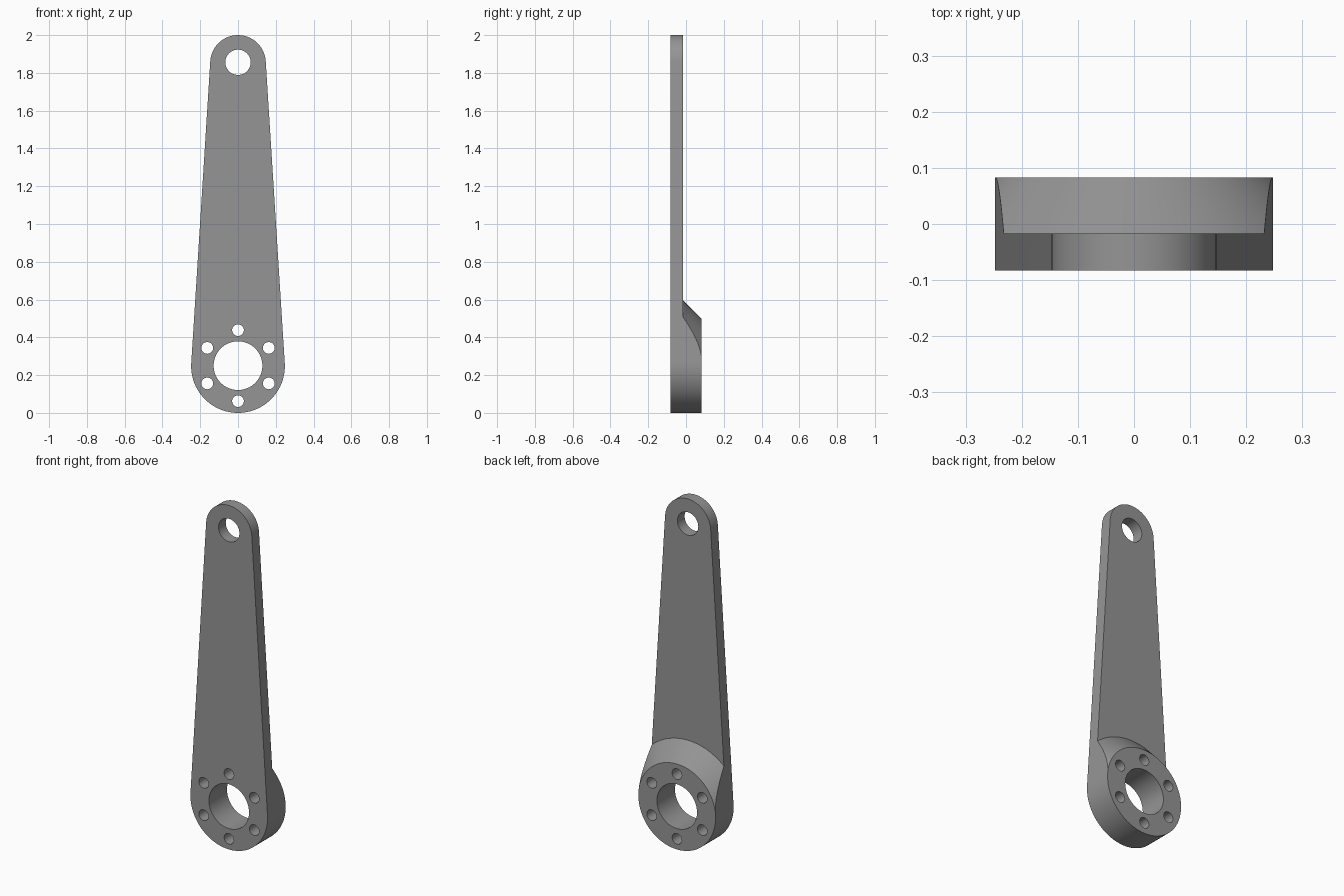
import bpy, bmesh, math
from mathutils import Matrix, Vector

if "Cube" in bpy.data.objects:
    bpy.data.objects.remove(bpy.data.objects["Cube"])

R, ZB = 0.248, 0.248            # hub end radius and centre height
r, ZT = 0.147, 1.853            # tip end radius and centre height
FRONT, STEP, BACK = -0.083, -0.017, 0.083

metal = bpy.data.materials.new("grey metal")
metal.diffuse_color = (0.30, 0.30, 0.30, 1)
metal.use_nodes = True
metal.node_tree.nodes["Principled BSDF"].inputs["Base Color"].default_value = metal.diffuse_color


def make_object(name, bm):
    bmesh.ops.recalc_face_normals(bm, faces=bm.faces)
    mesh = bpy.data.meshes.new(name)
    bm.to_mesh(mesh)
    bm.free()
    ob = bpy.data.objects.new(name, mesh)
    bpy.context.collection.objects.link(ob)
    return ob


def boolean(ob, cutter, operation):
    bpy.context.view_layer.objects.active = ob
    mod = ob.modifiers.new(operation.lower(), 'BOOLEAN')
    mod.object, mod.operation, mod.solver = cutter, operation, 'EXACT'
    bpy.ops.object.modifier_apply(modifier=mod.name)
    bpy.data.objects.remove(cutter)


# Tapered arm: two arcs joined by tangent lines, extruded to the full depth
t = math.asin((R - r) / (ZT - ZB))


def arc(radius, zc, a0, a1, n):
    return [(radius * math.cos(a0 + (a1 - a0) * i / n), FRONT,
             zc + radius * math.sin(a0 + (a1 - a0) * i / n)) for i in range(n + 1)]


outline = arc(r, ZT, t, math.pi - t, 48) + arc(R, ZB, math.pi - t, 2 * math.pi + t, 72)
bm = bmesh.new()
face = bm.faces.new([bm.verts.new(p) for p in outline])
ext = bmesh.ops.extrude_face_region(bm, geom=[face])
bmesh.ops.translate(bm, vec=(0, BACK - FRONT, 0),
                    verts=[v for v in ext["geom"] if isinstance(v, bmesh.types.BMVert)])
arm = make_object("lever_arm", bm)

# Turned envelope: thin plate outside, 45 degree cone around the hub
cone_r = R + 0.0008
profile = [(0, -0.3), (2.2, -0.3), (2.2, STEP),
           (cone_r + BACK - STEP, STEP), (cone_r - 0.06, BACK + 0.06), (0, BACK + 0.06)]
bm = bmesh.new()
pts = [bm.verts.new((x, y, 0)) for x, y in profile]
edges = [bm.edges.new(pair) for pair in zip(pts, pts[1:])]
bmesh.ops.spin(bm, geom=pts + edges, cent=(0, 0, 0), axis=(0, 1, 0),
               angle=2 * math.pi, steps=144, use_merge=True)
bmesh.ops.remove_doubles(bm, verts=bm.verts, dist=1e-5)
bmesh.ops.translate(bm, verts=bm.verts, vec=(0, 0, ZB))
boolean(arm, make_object("turned_envelope", bm), 'INTERSECT')

# Hub bore, six bolt holes and the tip hole
holes = [(0, ZB + 0.002, 0.129, 64), (0, ZT + 0.003, 0.067, 48)]
for i in range(6):
    a = math.radians(30 + 60 * i)
    holes.append((0.188 * math.cos(a), ZB + 0.002 + 0.188 * math.sin(a), 0.031, 32))
bm = bmesh.new()
for x, z, rad, n in holes:
    bmesh.ops.create_cone(bm, cap_ends=True, segments=n, radius1=rad, radius2=rad, depth=0.6,
                          matrix=Matrix.Translation(Vector((x, 0, z))) @ Matrix.Rotation(math.pi / 2, 4, 'X'))
boolean(arm, make_object("hole_cutter", bm), 'DIFFERENCE')

# Finish: one colour, smooth curves with crisp edges
arm.data.materials.clear()
arm.data.materials.append(metal)
for p in arm.data.polygons:
    p.material_index = 0
arm.select_set(True)
bpy.context.view_layer.objects.active = arm
bpy.ops.object.shade_smooth_by_angle(angle=math.radians(25))
